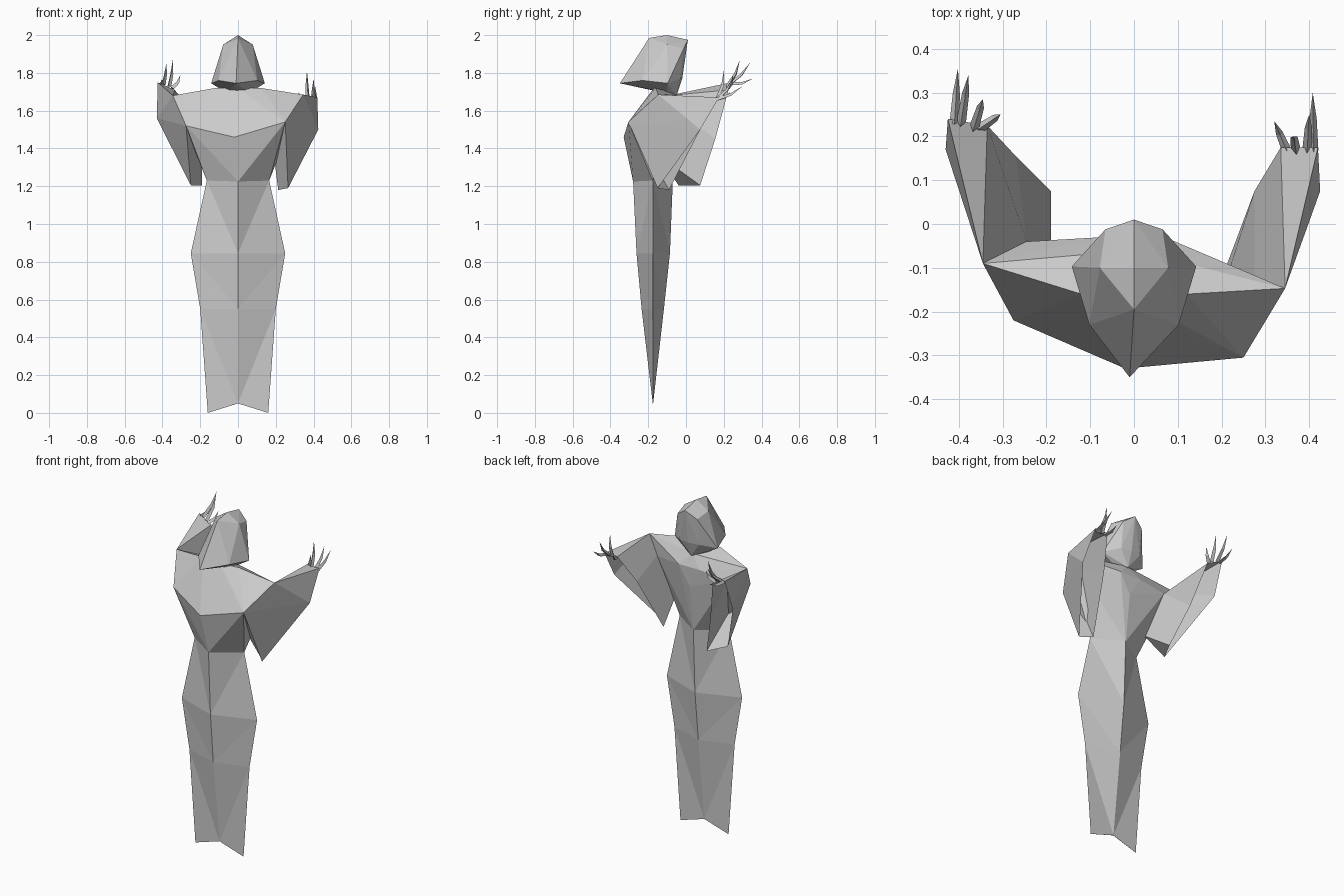
import bpy, bmesh
from mathutils import Vector

if "Cube" in bpy.data.objects:
    bpy.data.objects.remove(bpy.data.objects["Cube"])


def finish(name, bm):
    bmesh.ops.recalc_face_normals(bm, faces=bm.faces[:])
    me = bpy.data.meshes.new(name)
    bm.to_mesh(me)
    bm.free()
    ob = bpy.data.objects.new(name, me)
    bpy.context.collection.objects.link(ob)
    return ob


def hull(name, pts):
    bm = bmesh.new()
    for p in pts:
        bm.verts.new(p)
    r = bmesh.ops.convex_hull(bm, input=bm.verts[:])
    junk = [v for v in bm.verts if not v.link_faces]
    bmesh.ops.delete(bm, geom=junk, context='VERTS')
    return finish(name, bm)


def both(pts):
    return [(s * x, y, z) for x, y, z in pts for s in (-1, 1)]


# Robe skirt: diamond sections (half width, front y, back y, side z, centre z)
bm = bmesh.new()
rings = []
for w, f, b, z, zc in [(.16, -.176, -.174, 0, .05), (.20, -.235, -.117, .55, .55),
                       (.25, -.262, -.085, .845, .845), (.165, -.28, -.07, 1.23, 1.225)]:
    rings.append([bm.verts.new(p) for p in
                  [(-w, -.176, z), (0, f, zc), (w, -.176, z), (0, b, zc)]])
for lo, hi in zip(rings, rings[1:]):
    for i in range(4):
        j = (i + 1) % 4
        if i % 2:   # keep every diagonal on the centre line's lower end
            bm.faces.new((lo[i], lo[j], hi[j]))
            bm.faces.new((lo[i], hi[j], hi[i]))
        else:
            bm.faces.new((lo[i], lo[j], hi[i]))
            bm.faces.new((lo[j], hi[j], hi[i]))
bm.faces.new(rings[0])
finish("robe_skirt", bm)

# Arm points: shoulder, chest, armpit, back, wrist in/out, outer fold, tips, inner fold
right = dict(A=(.345, -.147, 1.685), C=(.25, -.305, 1.54), P=(.19, -.19, 1.36),
             B=(.275, -.12, 1.58), WI=(.335, .175, 1.67), WO=(.42, .175, 1.67),
             OM=(.425, .075, 1.50), TO=(.265, -.15, 1.19), TI=(.213, -.09, 1.18),
             IM=(.275, .075, 1.50))
left = dict(A=(-.345, -.09, 1.68), C=(-.275, -.22, 1.52), P=(-.19, -.14, 1.36),
            B=(-.245, -.04, 1.60), WI=(-.335, .225, 1.71), WO=(-.425, .24, 1.75),
            OM=(-.43, .17, 1.56), TO=(-.25, -.04, 1.205), TI=(-.19, .075, 1.205),
            IM=(-.27, .155, 1.45))

# Torso
hull("torso", both([(.165, -.176, 1.23), (.12, -.16, 1.72), (.07, -.03, 1.62)])
     + [(0, -.28, 1.225), (0, -.07, 1.225), (-.02, -.33, 1.46), (0, -.035, 1.5),
        (0, -.17, 1.72), (0, -.06, 1.69)]
     + [d[k] for d in (left, right) for k in "ACB"])

# Hanging bell sleeves, open at the hand
panels = ["A C OM", "A OM WO", "C TO OM", "C P TI TO", "P B IM TI", "B A WI IM", "A WO WI"]
for side, d in (("left", left), ("right", right)):
    bm = bmesh.new()
    v = {k: bm.verts.new(p) for k, p in d.items()}
    for panel in panels:
        bm.faces.new([v[k] for k in panel.split()])
    finish(side + "_sleeve", bm)

# Hood with a forward overhang and a narrow neck below
hull("hood", both([(.102, -.23, 1.76), (.142, -.097, 1.745), (.078, -.1, 1.95),
                   (.065, -.012, 1.93), (.065, -.03, 1.77), (.06, -.1, 1.695)])
     + [(-.01, -.35, 1.745), (0, -.195, 1.985), (0, -.1, 2), (0, .01, 1.975),
        (0, -.02, 1.77), (0, -.19, 1.715), (0, -.05, 1.68)])


# Claws: thin three-sided bent spikes
def claw(name, base, tip, r=.011):
    a, c = Vector(base), Vector(tip)
    ax = (c - a).normalized()
    s = ax.cross(Vector((0, 0, 1))).normalized()
    u = s.cross(ax)
    mid = a.lerp(c, .5) - u * .012
    bm = bmesh.new()
    sec = [[bm.verts.new(o + k * (s * x + u * y)) for x, y in ((1, -.6), (-1, -.6), (0, 1))]
           for o, k in ((a, r), (mid, r * .75))]
    end = bm.verts.new(c)
    for i in range(3):
        j = (i + 1) % 3
        bm.faces.new((sec[0][i], sec[0][j], sec[1][j], sec[1][i]))
        bm.faces.new((sec[1][i], sec[1][j], end))
    bm.faces.new(sec[0])
    finish(name, bm)


claws = {
    "left": [((-.41, .23, 1.74), (-.402, .355, 1.77)), ((-.395, .23, 1.74), (-.378, .34, 1.855)),
             ((-.365, .22, 1.73), (-.345, .285, 1.87)), ((-.35, .22, 1.72), (-.305, .25, 1.79))],
    "right": [((.41, .165, 1.66), (.408, .30, 1.73)), ((.395, .165, 1.66), (.40, .25, 1.77)),
              ((.37, .165, 1.66), (.365, .20, 1.81)), ((.35, .165, 1.66), (.32, .235, 1.70))],
}
for side, fingers in claws.items():
    for i, (base, tip) in enumerate(fingers):
        claw(f"{side}_claw_{i + 1}", base, tip)
